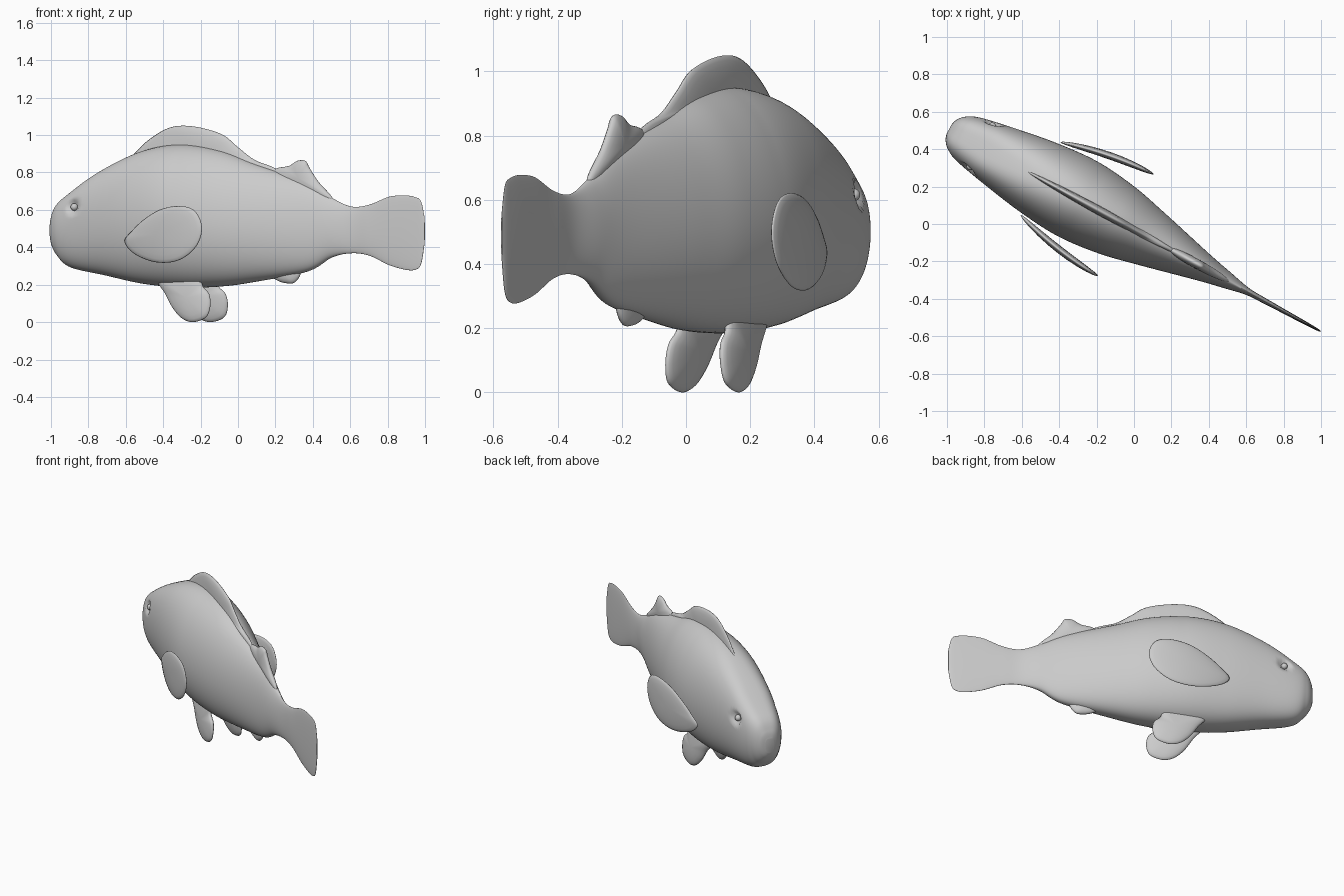
import bpy, bmesh, math
from mathutils import Vector

if "Cube" in bpy.data.objects:
    bpy.data.objects.remove(bpy.data.objects["Cube"])

# Fish axis: u runs nose to tail, v sideways, z up
ANG = math.radians(-28.6)
D = Vector((math.cos(ANG), math.sin(ANG), 0))
N = Vector((-math.sin(ANG), math.cos(ANG), 0))
ORIGIN = Vector((0, -0.03, 0))


def place(u, v, z):
    return ORIGIN + D * u + N * v + Vector((0, 0, z))


def spline(pts, steps, closed=False):
    """Catmull-Rom through tuples of any size."""
    n, out = len(pts), []
    get = (lambda i: pts[i % n]) if closed else (lambda i: pts[max(0, min(n - 1, i))])
    for i in range(n if closed else n - 1):
        p0, p1, p2, p3 = (get(i + k) for k in (-1, 0, 1, 2))
        for s in range(steps):
            t = s / steps
            out.append(tuple(0.5 * (2 * b + (c - a) * t + (2 * a - 5 * b + 4 * c - d) * t * t
                                    + (3 * b - a - 3 * c + d) * t ** 3)
                             for a, b, c, d in zip(p0, p1, p2, p3)))
    if not closed:
        out.append(pts[-1])
    return out


def finish(name, bm):
    bmesh.ops.recalc_face_normals(bm, faces=bm.faces)
    me = bpy.data.meshes.new(name)
    bm.to_mesh(me)
    bm.free()
    for p in me.polygons:
        p.use_smooth = True
    ob = bpy.data.objects.new(name, me)
    bpy.context.collection.objects.link(ob)
    return ob


def bridge(bm, a, b):
    n = len(a)
    for i in range(n):
        bm.faces.new((a[i], a[(i + 1) % n], b[(i + 1) % n], b[i]))


def fin(name, outline, thick, bend=lambda u, z: 0.0):
    """Pillowed blade from a (u, z) outline, bent sideways by bend(u, z)."""
    pts = spline(outline, 6, True)
    cu = sum(p[0] for p in pts) / len(pts)
    cz = sum(p[1] for p in pts) / len(pts)
    bm = bmesh.new()

    def ring(s, side):
        out = []
        for u, z in pts:
            uu, zz = cu + (u - cu) * s, cz + (z - cz) * s
            off = side * thick * math.sqrt(max(0, 1 - s * s))
            out.append(bm.verts.new(place(uu, bend(uu, zz) + off, zz)))
        return out

    rim = ring(1, 0)
    for side in (1, -1):
        prev = rim
        for s in (0.97, 0.88, 0.72, 0.5, 0.25):
            cur = ring(s, side)
            bridge(bm, prev, cur)
            prev = cur
        mid = bm.verts.new(place(cu, bend(cu, cz) + side * thick, cz))
        for i in range(len(prev)):
            bm.faces.new((prev[i], prev[(i + 1) % len(prev)], mid))
    return finish(name, bm)


# Body with tail: stations of (u, top, bottom, half width)
stations = [
    (-1.125, .53, .43, .03), (-1.112, .575, .395, .065), (-1.075, .635, .345, .102),
    (-1.0, .69, .29, .134), (-.8, .815, .25, .174), (-.57, .915, .205, .21),
    (-.34, .95, .185, .226), (-.11, .92, .19, .203), (.1, .85, .215, .157),
    (.42, .745, .27, .078), (.57, .665, .345, .045), (.69, .618, .368, .02),
    (.8, .628, .355, .015), (.92, .67, .305, .012), (1.02, .677, .28, .01),
    (1.08, .668, .28, .008), (1.115, .645, .31, .006), (1.136, .56, .42, .003)]
EYE_U, EYE_Z, EYE_R = -.93, .615, .045
SEG = 96
bm = bmesh.new()
rings = []
for u, top, bot, w in spline(stations, 10):
    # the head is boxier, the back narrows to a ridge
    head = max(0, min(1, (-.3 - u) / .6))
    mid = bot + (0.46 + .08 * head) * (top - bot)
    upper = 1.1 - .56 * head
    lower = .88 - .16 * head
    row = []
    for i in range(SEG):
        a = 2 * math.pi * i / SEG
        c, s = math.cos(a), math.sin(a)
        z = mid + s * ((top - mid) if s > 0 else (mid - bot))
        v = math.copysign(w * abs(c) ** (upper if s > 0 else lower), c)
        # eye sockets
        dist = math.hypot(u - EYE_U, z - EYE_Z)
        if dist < EYE_R:
            v *= 1 - 0.22 * (1 - (dist / EYE_R) ** 2)
        row.append(bm.verts.new(place(u, v, z)))
    rings.append(row)
for a, b in zip(rings, rings[1:]):
    bridge(bm, a, b)
bm.faces.new(rings[0])
bm.faces.new(rings[-1])
finish("fish_body", bm)

# Fins on the centre line
fin("front_dorsal_fin", [(-.64, .87), (-.60, .93), (-.52, .99), (-.43, 1.035), (-.34, 1.05), (-.22, 1.038),
                         (-.09, 1.0), (0, .935), (.1, .868), (.22, .825), (.3, .77), (.15, .77),
                         (-.15, .86), (-.45, .87)], .024)
fin("rear_dorsal_fin", [(.18, .77), (.23, .82), (.31, .835), (.36, .862), (.41, .862), (.435, .825),
                        (.49, .75), (.58, .655), (.5, .64), (.3, .70)], .026)
fin("anal_fin", [(.19, .26), (.24, .222), (.3, .207), (.345, .212), (.38, .255), (.38, .31), (.25, .30)], .024)

# Paired fins and eyes
for side, word in ((-1, "near"), (1, "far")):
    def pectoral_bend(u, z, k=side):
        t = max(0, min(1, (u + .57) / .52))
        return k * (.222 + .07 * (1 - (1 - t) ** 2) + .018 * t)

    fin("pectoral_fin_" + word,
        [(-.57, .43), (-.52, .485), (-.43, .55), (-.31, .605), (-.18, .62), (-.09, .59), (-.05, .5),
         (-.09, .40), (-.2, .33), (-.35, .32), (-.5, .365)], .02, pectoral_bend)

    def pelvic_bend(u, z, k=side):
        return k * (.082 + .05 * (u + .25) + .08 * max(0, .2 - z))

    fin("pelvic_fin_" + word,
        [(-.46, .24), (-.4, .15), (-.35, .075), (-.29, .02), (-.22, .0), (-.14, .025), (-.115, .085),
         (-.125, .15), (-.165, .19), (-.2, .25), (-.34, .27)], .028, pelvic_bend)

    bpy.ops.mesh.primitive_uv_sphere_add(segments=24, ring_count=12, radius=.02,
                                         location=place(EYE_U, side * .122, EYE_Z))
    eye = bpy.context.object
    eye.name = "eye_" + word
    for p in eye.data.polygons:
        p.use_smooth = True
